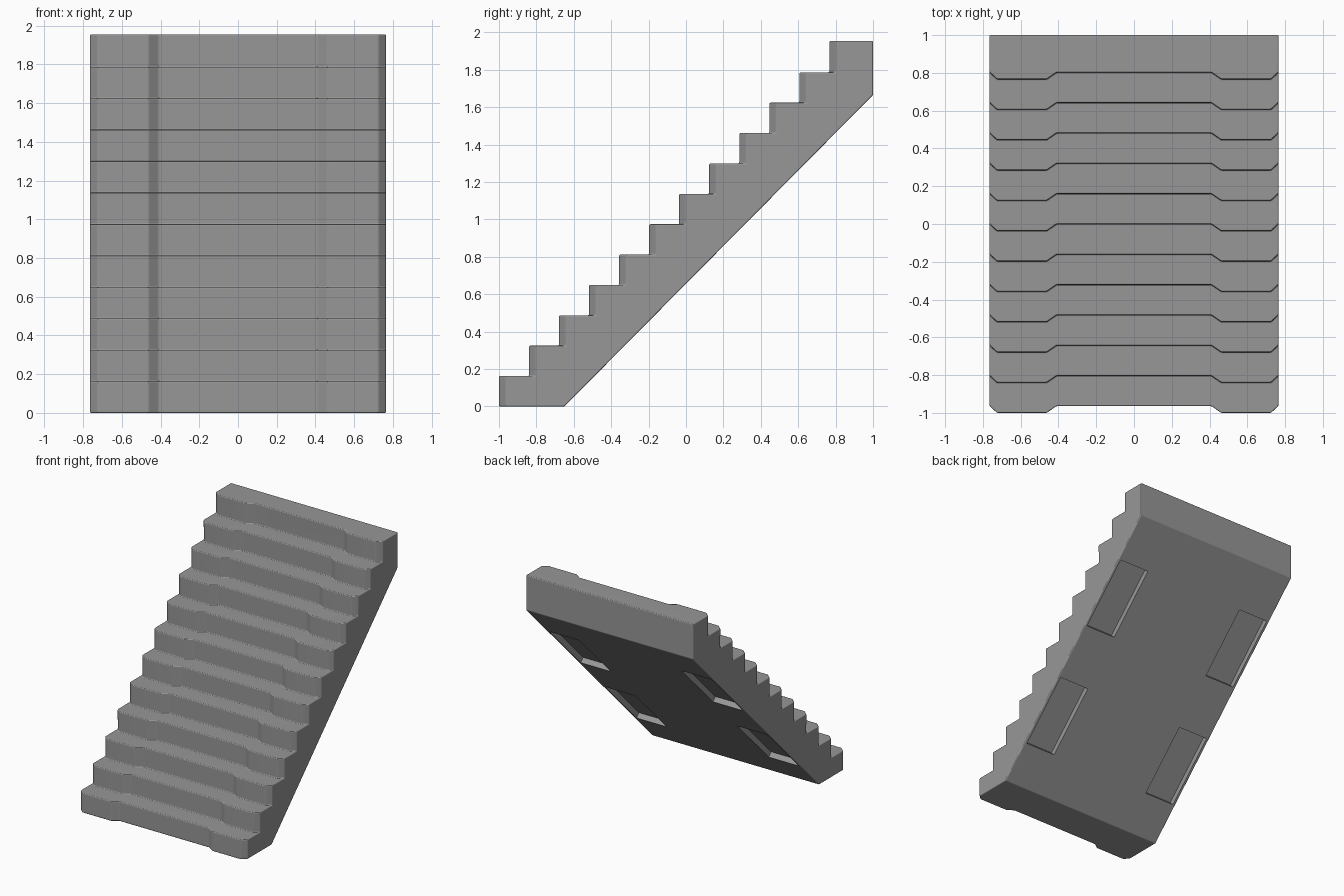
import bpy, bmesh, math
from mathutils import Matrix

if "Cube" in bpy.data.objects:
    bpy.data.objects.remove(bpy.data.objects["Cube"])

STEPS, RUN, RISE, HEIGHT, HALF = 12, 0.1606, 0.1624, 1.955, 0.765
FOOT, HEEL = (-0.65, 0.0), (1.0, 1.665)      # ends of the sloping underside (y, z)
# plan outline of a step front: chamfered corners and a recessed middle
half_plan = [(HALF, 0.037), (0.725, 0.0), (0.462, 0.0), (0.41, 0.036)]
plan = [(-x, y) for x, y in half_plan] + half_plan[::-1]


def make_object(name, bm):
    mesh = bpy.data.meshes.new(name)
    bm.to_mesh(mesh)
    bm.free()
    obj = bpy.data.objects.new(name, mesh)
    bpy.context.collection.objects.link(obj)
    return obj


# staircase: rows of points lofted up every riser and tread, then round the back
bm = bmesh.new()


def front_row(y0, z):
    return [bm.verts.new((x, y0 + y, z)) for x, y in plan]


def straight_row(y, z):
    return [bm.verts.new((x, y, z)) for x, _ in plan]


rows = []
for i in range(STEPS):
    y = -1 + i * RUN
    top = HEIGHT if i == STEPS - 1 else (i + 1) * RISE
    rows += [front_row(y, i * RISE), front_row(y, top)]
rows += [straight_row(1.0, HEIGHT), straight_row(*HEEL), straight_row(*FOOT)]
for a, b in zip(rows, rows[1:] + rows[:1]):
    for k in range(len(plan) - 1):
        bm.faces.new((a[k], a[k + 1], b[k + 1], b[k]))
bm.faces.new([r[0] for r in rows])
bm.faces.new([r[-1] for r in rows])
bmesh.ops.recalc_face_normals(bm, faces=bm.faces[:])

# merge flat strips, then soften every edge slightly
bmesh.ops.dissolve_limit(bm, angle_limit=0.01, verts=bm.verts[:], edges=bm.edges[:])
edges = [e for e in bm.edges if e.calc_face_angle(0) > math.radians(20)]
bmesh.ops.bevel(bm, geom=edges, offset=0.007, segments=3, profile=0.5,
                affect='EDGES', clamp_overlap=True)
stairs = make_object("staircase", bm)
bpy.context.view_layer.objects.active = stairs
stairs.select_set(True)
bpy.ops.object.shade_smooth_by_angle(angle=math.radians(40))
grey = bpy.data.materials.new("dark_grey")
grey.diffuse_color = (0.31, 0.31, 0.31, 1)
grey.use_nodes = True
grey.node_tree.nodes["Principled BSDF"].inputs["Base Color"].default_value = grey.diffuse_color
stairs.data.materials.append(grey)

# four shallow rectangular pockets sunk into the underside
dy, dz = HEEL[0] - FOOT[0], HEEL[1] - FOOT[1]
slope, length = math.atan2(dz, dy), math.hypot(dy, dz)
bm = bmesh.new()
for side in (-1, 1):
    for t in (0.2675, 0.7095):
        mat = (Matrix.Translation((side * 0.605, FOOT[0] + dy * t, FOOT[1] + dz * t))
               @ Matrix.Rotation(slope, 4, 'X')
               @ Matrix.Diagonal((0.275, 0.248 * length, 0.09, 1)))
        bmesh.ops.create_cube(bm, size=1, matrix=mat)
cutter = make_object("pocket_cutter", bm)
cutter.data.materials.append(grey)
cutter.hide_render = True
cutter.display_type = 'WIRE'
cut = stairs.modifiers.new("pockets", 'BOOLEAN')
cut.operation, cut.solver, cut.object = 'DIFFERENCE', 'EXACT', cutter

# keep the large faces flat-looking between the softened edges
weighted = stairs.modifiers.new("face_normals", 'WEIGHTED_NORMAL')
weighted.keep_sharp = True
